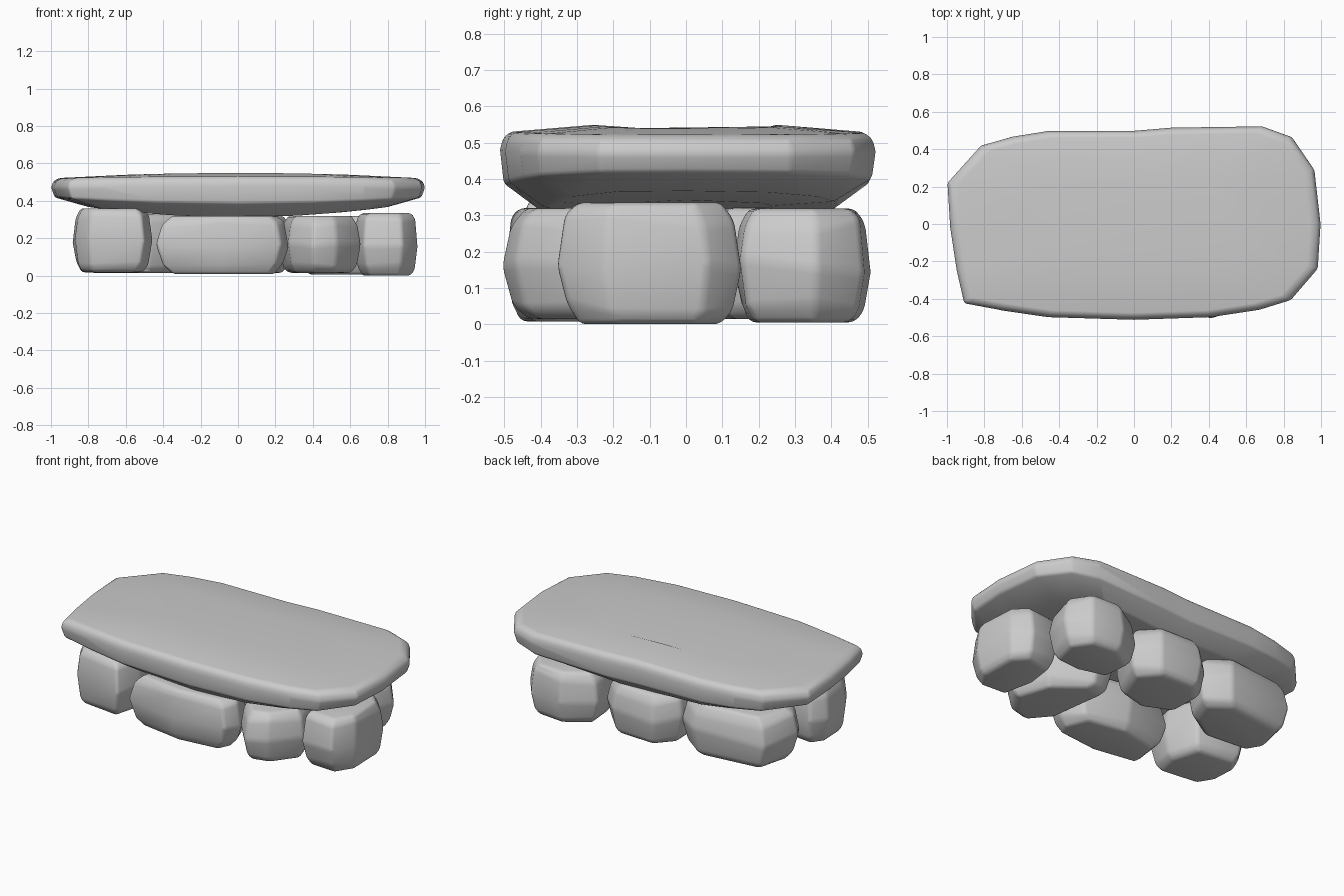
import bpy, bmesh, random

if "Cube" in bpy.data.objects:
    bpy.data.objects.remove(bpy.data.objects["Cube"])

random.seed(4)


def build(name, rings, bevel, angle):
    """Skin a stack of closed rings, cap both ends and soften the edges."""
    bm = bmesh.new()
    loops = [[bm.verts.new(p) for p in ring] for ring in rings]
    n = len(loops[0])
    for low, high in zip(loops, loops[1:]):
        for i in range(n):
            j = (i + 1) % n
            bm.faces.new((low[i], low[j], high[j], high[i]))
    bm.faces.new(loops[0][::-1])
    bm.faces.new(loops[-1])
    bmesh.ops.recalc_face_normals(bm, faces=bm.faces)
    mesh = bpy.data.meshes.new(name)
    bm.to_mesh(mesh)
    bm.free()
    obj = bpy.data.objects.new(name, mesh)
    bpy.context.collection.objects.link(obj)
    mod = obj.modifiers.new("soft_edges", 'BEVEL')
    mod.width = bevel
    mod.segments = 3
    mod.limit_method = 'ANGLE'
    mod.angle_limit = angle
    for poly in mesh.polygons:
        poly.use_smooth = True
    return obj


def rock(name, outline, z0, z1):
    """Boulder: plan outline at the waist, drawn in at the foot and head."""
    cx = sum(p[0] for p in outline) / len(outline)
    cy = sum(p[1] for p in outline) / len(outline)
    rings = []
    for t, s in ((0, 0.76), (0.13, 0.90), (0.5, 1.0), (0.87, 0.92), (1, 0.78)):
        ring = []
        for x, y in outline:
            jitter = random.uniform(-0.02, 0.02) if 0 < t < 1 else 0
            ring.append((cx + (x - cx) * s, cy + (y - cy) * s,
                         z0 + (z1 - z0) * t + jitter))
        rings.append(ring)
    build(name, rings, 0.018, 0.3)


# Supporting boulders
rock("front_left_rock", [(-.87, -.31), (-.80, -.42), (-.50, -.46), (-.455, -.28),
                         (-.52, -.07), (-.82, -.03), (-.885, -.12)], .018, .36)
rock("front_middle_rock", [(-.44, -.44), (-.1, -.495), (.23, -.46), (.275, -.36),
                           (.2, -.2), (-.1, -.14), (-.41, -.2)], .008, .32)
rock("front_right_rock", [(.27, -.36), (.40, -.51), (.53, -.47), (.66, -.30),
                          (.58, -.05), (.35, .12), (.22, .08)], .015, .32)
rock("right_end_rock", [(.67, -.34), (.88, -.355), (.96, -.22), (.95, .06),
                        (.86, .155), (.65, .12), (.62, -.1)], 0, .335)
rock("back_right_rock", [(.34, .19), (.55, .13), (.75, .15), (.81, .36),
                         (.71, .49), (.5, .51), (.32, .40)], .005, .318)
rock("back_middle_rock", [(-.2, .12), (0, .03), (.2, .08), (.31, .33),
                          (.18, .46), (-.1, .47), (-.22, .35)], .015, .32)
rock("back_left_rock", [(-.87, .15), (-.8, .04), (-.47, .02), (-.27, .14),
                        (-.2, .33), (-.35, .44), (-.8, .39)], .015, .33)

# Table slab: plan outline, then levels of (scale x, scale y, height, end rise)
plan = [(-.91, -.425), (-.72, -.46), (-.46, -.498), (0, -.512), (.41, -.498),
        (.68, -.457), (.84, -.408), (.985, -.24), (1, 0), (.967, .29),
        (.847, .465), (.69, .522), (.2, .515), (0, .498), (-.46, .497),
        (-.66, .465), (-.82, .42), (-1, .22), (-.985, -.02), (-.95, -.25)]
levels = [(.50, .45, .312, .03), (.80, .78, .312, .055), (.98, .98, .388, .03),
          (1, 1, .480, -.01), (.988, .985, .512, -.008),
          (.955, .945, .530, -.008), (.60, .50, .549, -.01)]
slab = [[(x * sx, y * sy, z + rise * x * x) for x, y in plan]
        for sx, sy, z, rise in levels]
build("slab_top", slab, 0.012, 0.42)
